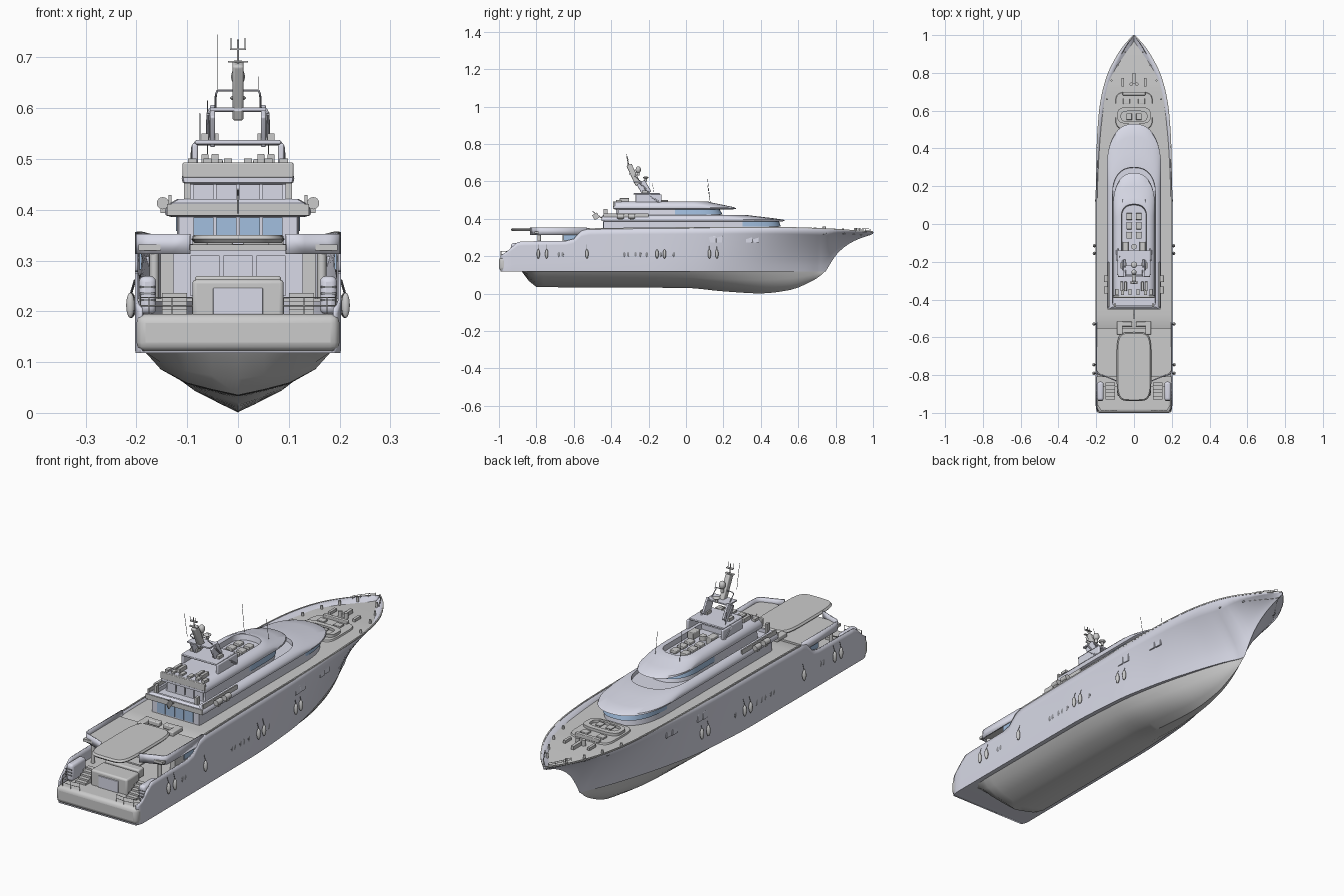
import bpy, bmesh, math
from mathutils import Matrix, Vector

if "Cube" in bpy.data.objects:
    bpy.data.objects.remove(bpy.data.objects["Cube"])

def material(name, rgb):
    m = bpy.data.materials.new(name)
    m.diffuse_color = (*rgb, 1)
    m.use_nodes = True
    m.node_tree.nodes["Principled BSDF"].inputs["Base Color"].default_value = m.diffuse_color
    return m
PAINT = material("pale_paint", (0.69, 0.70, 0.80))
GLASS = material("blue_glass", (0.36, 0.52, 0.74))
DARK = material("dark_trim", (0.30, 0.31, 0.34))

def finish(name, bm, mat=None, mirror=False, bevel=0, thick=0):
    bmesh.ops.remove_doubles(bm, verts=bm.verts, dist=1e-5)
    bmesh.ops.recalc_face_normals(bm, faces=bm.faces)
    me = bpy.data.meshes.new(name)
    bm.to_mesh(me); bm.free()
    ob = bpy.data.objects.new(name, me)
    bpy.context.collection.objects.link(ob)
    if mat: me.materials.append(mat)
    if thick:
        s = ob.modifiers.new("thick", 'SOLIDIFY'); s.thickness = thick; s.offset = 0
    if bevel:
        b = ob.modifiers.new("bevel", 'BEVEL'); b.width = bevel; b.segments = 3
    if mirror: ob.modifiers.new("mirror", 'MIRROR')
    bpy.ops.object.select_all(action='DESELECT')
    ob.select_set(True); bpy.context.view_layer.objects.active = ob
    bpy.ops.object.shade_smooth_by_angle(angle=math.radians(32))
    return ob

def loft(name, rings, mat=None, closed=True, caps=True, **kw):
    bm = bmesh.new()
    vs = [[bm.verts.new(p) for p in r] for r in rings]
    n = len(rings[0])
    for a, b in zip(vs, vs[1:]):
        for i in range(n if closed else n - 1):
            j = (i + 1) % n
            bm.faces.new((a[i], a[j], b[j], b[i]))
    if caps:
        bm.faces.new(vs[0]); bm.faces.new(vs[-1])
    return finish(name, bm, mat, **kw)

def box(name, c, s, mat=None, mirror=False, bevel=0, tilt=0):
    bm = bmesh.new()
    M = Matrix.Translation(c) @ Matrix.Rotation(math.radians(tilt), 4, 'X') @ Matrix.Diagonal((*s, 1))
    bmesh.ops.create_cube(bm, size=1, matrix=M)
    return finish(name, bm, mat, mirror, bevel)

def cyl(name, a, b, r, mat=None, mirror=False, r2=None, seg=12):
    a, b = Vector(a), Vector(b); d = b - a
    bm = bmesh.new()
    M = Matrix.Translation((a + b) / 2) @ d.to_track_quat('Z', 'Y').to_matrix().to_4x4()
    bmesh.ops.create_cone(bm, cap_ends=True, segments=seg, radius1=r, radius2=r if r2 is None else r2, depth=d.length, matrix=M)
    return finish(name, bm, mat, mirror)

def ball(name, c, s, mat=None, mirror=False):
    bm = bmesh.new()
    bmesh.ops.create_uvsphere(bm, u_segments=14, v_segments=10, radius=1, matrix=Matrix.Translation(c) @ Matrix.Diagonal((*s, 1)))
    return finish(name, bm, mat, mirror)

def tube(name, pts, r, mat=None, mirror=False):
    for i, (a, b) in enumerate(zip(pts, pts[1:])):
        cyl(f"{name}_{i}", a, b, r, mat, mirror, seg=8)

def rail(name, pts, h):
    up = lambda p, k: (p[0], p[1], p[2] + h * k)
    for k in (0.5, 1): tube(name, [up(p, k) for p in pts], 0.0012, None, True)
    for p in pts: cyl(name + "_post", p, up(p, 1), 0.0012, None, True, seg=6)

def curve(*t):
    """Monotone smooth interpolation through (y, value) pairs."""
    d = [(b[1] - a[1]) / (b[0] - a[0]) for a, b in zip(t, t[1:])]
    m = [d[0]] + [0 if p * q <= 0 else 2 * p * q / (p + q) for p, q in zip(d, d[1:])] + [d[-1]]
    def f(y):
        y = min(max(y, t[0][0]), t[-1][0])
        i = max(k for k in range(len(t) - 1) if t[k][0] <= y)
        h = t[i + 1][0] - t[i][0]; u = (y - t[i][0]) / h
        return ((2*u**3 - 3*u*u + 1) * t[i][1] + (u**3 - 2*u*u + u) * h * m[i]
                + (3*u*u - 2*u**3) * t[i + 1][1] + (u**3 - u*u) * h * m[i + 1])
    return f

# Hull lines
keel = curve((-.88, .12), (-.8, .035), (0, .03), (.2, .012), (.4, .001), (.55, .018), (.67, .065),
             (.745, .12), (.78, .18), (.825, .235), (.9, .285), (1, .322))
beam = curve((-1, .185), (-.96, .2), (.1, .2), (.4, .195), (.6, .182), (.7, .165), (.8, .135), (.9, .083), (.95, .048), (1, .001))
water = curve((-1, .185), (-.96, .2), (-.2, .198), (.1, .18), (.3, .145), (.5, .09), (.65, .038), (.745, .0), (1, 0))
sheer = curve((-.99, .205), (-.96, .222), (-.89, .278), (-.62, .283), (-.54, .345), (0, .352), (.45, .354), (.7, .348), (1, .33))
base = lambda y: .12 if y < .745 else keel(y)
def hull_x(y, z):
    u = max(0, min(1, (z - base(y)) / max(1e-4, sheer(y) - base(y))))
    p = 1 if y < .1 else 1 + .4 * min(1, (y - .1) / .5)
    return water(y) + (beam(y) - water(y)) * u ** p
ys = [-.99, -.975, -.96, -.93, -.9, -.88] + [-.84 + .04 * i for i in range(39)] + [.7, .72, .745, .77, .79, .81, .84, .87, .9, .92, .94, .96, .98, 1]
def span(y0, y1): return [y0] + [y for y in ys if y0 < y < y1] + [y1]

rings = []
for y in ys:
    zs = [base(y) + (sheer(y) - base(y)) * k / 7 for k in range(8)]
    half = [(hull_x(y, z), y, z) for z in zs]
    rings.append([(-x, b, z) for x, b, z in reversed(half)] + half)
loft("hull_topsides", rings, PAINT, closed=False, caps=False, thick=.006)
sec = [(0, 0), (.28, .13), (.55, .28), (.83, .6), (1, 1)]
rings = []
for y in span(-.88, .745):
    half = [(water(y) * .92 * a, y, keel(y) + (.121 - keel(y)) * b) for a, b in sec]
    rings.append([(-x, b, z) for x, b, z in half[:0:-1]] + half)
loft("underbody", rings, closed=False, caps=False)

def deck(name, y0, y1, zf, t=.006, mat=None, inset=.003):
    rings = []
    for y in span(y0, y1):
        z = zf(y); w = max(.001, hull_x(y, z) - inset)
        rings.append([(-w, y, z), (w, y, z), (w, y, z - t), (-w, y, z - t)])
    loft(name, rings, mat)
deck("foredeck", -.56, .985, lambda y: min(.333, sheer(y) - .014))
deck("main_deck", -.86, -.5, lambda y: .225)
box("aft_upper_deck", (0, -.68, .326), (.392, .26, .012))
box("swim_platform", (0, -.91, .158), (.4, .18, .074), None, bevel=.018)
box("hull_floor", (0, -.86, .124), (.37, .2, .006))
# Sheer cap rail and side spray line
for nm, zf, r in (("cap_rail", sheer, .003), ("rub_line", lambda y: .121, .002)):
    rings = []
    for y in span(-.52, .998 if nm == "cap_rail" else .72):
        x, z = hull_x(y, zf(y)), zf(y)
        rings.append([(x - r, y, z - r), (x + r, y, z - r), (x + r, y, z + r), (x - r, y, z + r)])
    loft(nm, rings, None if nm == "cap_rail" else DARK, mirror=True)

# Curved fascia of the aft upper deck and overhanging canopy
path = [(.199, -.53), (.199, -.76)] + [(.169 + .03 * math.cos(a), -.77 - .03 * math.sin(a)) for a in (.3, .6, .9, 1.2, 1.5)] + [(.13, -.815), (.095, -.83)]
loft("aft_fascia", [[(x, y, .313), (x, y, .352)] for x, y in path], PAINT, closed=False, caps=False, mirror=True, thick=.006)
def oval(hx, hy, cy, z, p=5, n=40):
    f = lambda v: math.copysign(abs(v) ** (2 / p), v)
    return [(hx * f(math.cos(2 * math.pi * i / n)), cy + hy * f(math.sin(2 * math.pi * i / n)), z) for i in range(n)]
loft("aft_canopy", [oval(.086, .176, -.755, .335), oval(.092, .182, -.755, .342), oval(.086, .176, -.755, .35)])
box("deck_sofa", (.075, -.55, .34), (.03, .07, .02), None, True, .004)
box("deck_sofa_end", (.04, -.53, .34), (.06, .025, .02), None, True, .004)
cyl("deck_pillar", (.165, -.785, .225), (.165, -.785, .325), .009, None, True)
box("side_screen", (.192, -.62, .3), (.004, .07, .035), GLASS, True)
box("main_saloon", (0, -.42, .27), (.3, .32, .1), PAINT)
for x in (-.065, 0, .065): box("saloon_door", (x, -.581, .27), (.058, .004, .08), PAINT)
box("side_fin", (.14, -.62, .27), (.025, .08, .1), None, True)

# Transom block, stairs, wing walls and stern rails
box("transom_block", (0, -.865, .225), (.18, .09, .075), None, bevel=.008)
box("garage_door", (0, -.911, .22), (.098, .006, .052), PAINT, bevel=.002)
box("aft_sofa", (0, -.8, .25), (.17, .04, .04), None, bevel=.006)
box("aft_table", (0, -.72, .255), (.09, .07, .006))
cyl("table_leg", (0, -.72, .225), (0, -.72, .255), .01)
for i in range(5):
    box("stair_step", (.125, -.92 + i * .018, .199 + i * .004), (.05, .02, .01 + i * .008), None, True)
box("wing_wall", (.178, -.885, .232), (.034, .1, .075), PAINT, True, .012)
for z in (.222, .235, .248): box("wall_vent", (.178, -.936, z), (.03, .003, .004), DARK, True)
rail("stern_rail", [(.09, -.985, .195), (.13, -.99, .195), (.175, -.985, .195), (.192, -.96, .195), (.192, -.92, .2)], .032)

# Superstructure tiers: stacked plan outlines
def outline(z, hw, ya, yf, nose):
    r = [(hw * .97, ya), (hw, ya + .012)]
    for i in range(15):
        a = math.pi / 2 * i / 14
        r.append((hw * math.cos(a) ** .85, yf - nose + nose * math.sin(a) ** .85))
    return [(x, y, z) for x, y in r] + [(-x, y, z) for x, y in reversed(r[:-1])]
def tier(name, specs, mat=None): return loft(name, [outline(*s) for s in specs], mat)

tier("upper_house", [(.325, .12, -.44, .5, .2), (.392, .12, -.44, .49, .2)], PAINT)
tier("upper_windows", [(.358, .1225, .3, .507, .2), (.387, .1225, .3, .497, .19)], GLASS)
tier("upper_roof", [(.386, .132, -.44, .515, .22), (.389, .142, -.45, .53, .23), (.395, .144, -.45, .52, .23),
     (.404, .142, -.45, .46, .22), (.413, .134, -.45, .38, .2), (.421, .12, -.44, .315, .15),
     (.421, .113, -.43, .3, .14), (.405, .112, -.43, .298, .14)], PAINT)
tier("bridge_house", [(.402, .1, -.37, .19, .14), (.46, .097, -.36, .17, .13)], PAINT)
tier("bridge_windows", [(.424, .103, -.06, .195, .14), (.449, .101, -.06, .18, .13)], GLASS)
tier("bridge_roof", [(.45, .1, -.38, .25, .15), (.454, .109, -.39, .27, .17), (.461, .111, -.39, .26, .17),
     (.474, .108, -.39, .2, .15), (.486, .097, -.385, .14, .12), (.493, .08, -.38, .115, .08),
     (.493, .066, -.2, .105, .06), (.47, .064, -.2, .1, .06)], PAINT)
box("bridge_bulwark", (.134, -.32, .415), (.006, .24, .028), None, True)
box("bridge_aft_bulwark", (0, -.449, .4), (.28, .006, .022))
box("sundeck_aft_wall", (0, -.385, .478), (.218, .012, .03), None, bevel=.003)
for x in (.023, .068):
    box("upper_door", (x, -.442, .362), (.04, .004, .045), GLASS, True)
    box("bridge_door", (x, -.369, .43), (.04, .008, .04), PAINT, True)
box("upper_deck_pillar", (.1, -.43, .43), (.012, .02, .045), None, True)
for y in (-.29, -.35):
    cyl("life_raft", (.148, y - .018, .413), (.148, y + .018, .413), .012, None, True, seg=16)
    box("raft_cradle", (.143, y, .4), (.02, .02, .012), None, True)
tube("ensign_staff", [(0, -.445, .4), (0, -.5, .44)], .002)
box("ensign", (0, -.482, .413), (.004, .03, .03), None, tilt=30)

# Sundeck furniture
for y in (.04, -.01, -.06):
    box("sun_lounger", (.025, y, .477), (.03, .036, .014), None, True, .003)
box("sundeck_bar", (.045, -.12, .485), (.03, .05, .03), None, True, .003)
cyl("sundeck_table", (0, -.12, .47), (0, -.12, .49), .015)
for x in (.045, .065): box("roof_locker", (x, -.33, .5), (.014, .05, .02), None, True, .002)
for x in (.02, .06, .09): box("aft_lounger", (x, -.36, .495), (.016, .03, .012), None, True)

# Mast: stacked raked arches, domes, radar and aerials
def arch(name, hw, z0, z1, y0, y1, r):
    tube(name, [(-hw, y0, z0), (-hw * .97, y1 - .004, z1 - .008), (-hw * .9, y1, z1), (hw * .9, y1, z1), (hw * .97, y1 - .004, z1 - .008), (hw, y0, z0)], r, PAINT)
arch("lower_arch", .09, .485, .532, -.14, -.19, .005)
arch("middle_arch", .06, .53, .597, -.19, -.24, .004)
arch("upper_arch", .045, .597, .635, -.24, -.27, .002)
for s in (.085, -.085): box("arch_side", (s, -.2, .508), (.012, .14, .045), PAINT, bevel=.004)
box("arch_platform", (0, -.21, .533), (.17, .14, .008), PAINT, bevel=.003)
for x in (.045, .065): box("arch_equipment", (x, -.22, .543), (.013, .03, .014), None, True)
box("mast_leg", (.05, -.225, .565), (.01, .05, .07), PAINT, True, .003, 30)
box("mast_shelf", (0, -.25, .598), (.11, .06, .006), PAINT)
box("mast_column", (0, -.28, .635), (.022, .03, .12), None, False, .005, 25)
cyl("radar_base", (0, -.215, .6), (0, -.215, .618), .006)
ball("radar_dome", (0, -.215, .62), (.016, .016, .006))
ball("satellite_dome", (0, -.255, .662), (.014, .014, .018))
cyl("dome_stand", (0, -.255, .63), (0, -.255, .65), .007)
cyl("mast_pole", (0, -.305, .68), (0, -.315, .735), .002)
for z, w in ((.692, .02), (.716, .016)): box("mast_spreader", (0, -.31, z), (w * 2, .012, .003))
cyl("spreader_aerial", (.014, -.315, .716), (.014, -.318, .738), .001, None, True)
for a, b in (((-.04, -.3, .635), (-.04, -.32, .745)), ((.04, -.26, .635), (.04, -.27, .662)), ((-.06, .13, .485), (-.06, .115, .615)),
             ((.06, .13, .485), (.06, .115, .58)), ((-.075, -.17, .535), (-.075, -.18, .59))):
    cyl("whip_aerial", a, b, .0009, DARK, seg=6)

# Foredeck lounge, hatches, windlass and bollards
loft("bow_lounge", [oval(.088, .045, .575, .33, 3.5), oval(.088, .045, .575, .352, 3.5), oval(.068, .028, .57, .352, 3.5), oval(.068, .028, .57, .338, 3.5)])
box("lounge_table", (.026, .568, .35), (.03, .034, .005), None, True, .003)
cyl("lounge_table_leg", (.026, .568, .335), (.026, .568, .35), .005, None, True)
loft("raised_deck", [oval(.1, .1, .6, .33), oval(.097, .097, .6, .34)])
box("locker", (0, .69, .345), (.12, .018, .016), None, bevel=.003)
box("deck_hatch", (.04, .65, .343), (.035, .03, .008), None, True, .002)
box("windlass_base", (0, .77, .34), (.014, .06, .016))
cyl("windlass_drum", (.015, .74, .332), (.015, .74, .358), .009, None, True)
box("chain_stopper", (.06, .75, .34), (.012, .045, .012), None, True)
for y in (.66, .76, .84, .91):
    cyl("bollard", (beam(y) - .03, y, .325), (beam(y) - .03, y, .347), .005, None, True)
rail("bow_rail", [(hull_x(y, .33) - .004, y, sheer(y)) for y in (.9, .93, .96, .985)], .014)

# Hull fittings: fenders, portholes and windows
for y in (-.79, -.745, -.53, -.155, -.115, .125, .165):
    x = hull_x(y, .215) + .012
    ball("fender", (x, y, .212), (.0085, .0085, .025), None, True)
    cyl("fender_line", (x, y, .235), (x - .008, y, .262), .0012, DARK, True, seg=6)
for y in (-.68, -.66, -.33, -.31, -.27, -.245, -.21, -.135, -.065):
    ball("porthole", (hull_x(y, .21) + .002, y, .21), (.003, .007, .014), DARK, True)
for y in (.16, .355):
    for dy, w in ((-.018, .034), (.018, .034)):
        box("hull_window", (hull_x(y + dy, .29) + .001, y + dy, .29), (.008, w, .036), PAINT, True, .002)
for y in (.74, .84): ball("fairlead", (hull_x(y, .322) + .001, y, .322), (.004, .011, .006), DARK, True)
